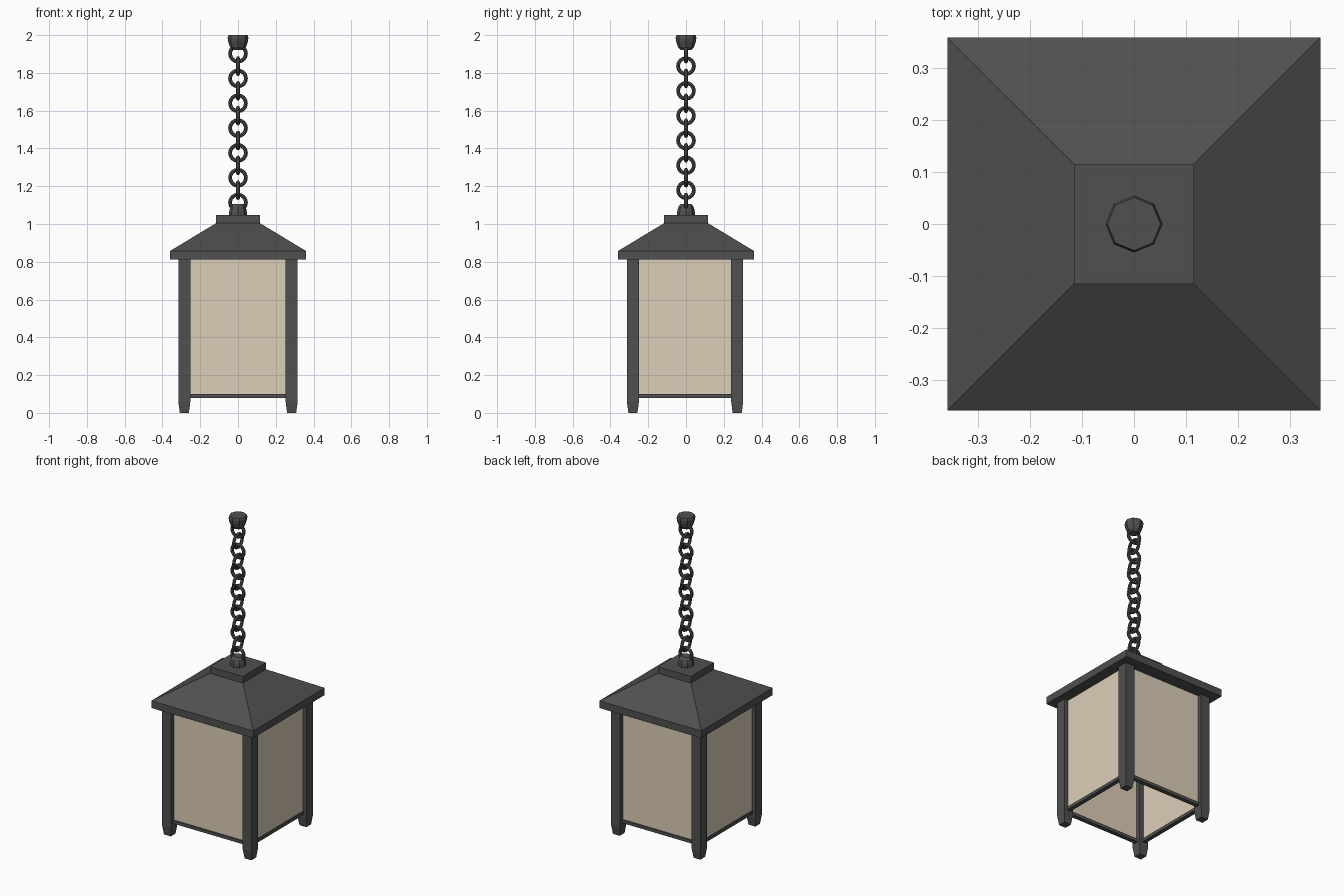
import bpy, bmesh, math
from mathutils import Matrix

if "Cube" in bpy.data.objects:
    bpy.data.objects.remove(bpy.data.objects["Cube"])


def material(name, rgb):
    m = bpy.data.materials.new(name)
    m.diffuse_color = (*rgb, 1)
    m.use_nodes = True
    m.node_tree.nodes["Principled BSDF"].inputs["Base Color"].default_value = m.diffuse_color
    return m


METAL = material("dark_metal", (0.08, 0.08, 0.08))
GLASS = material("cream_glass", (0.72, 0.62, 0.48))


def stack(name, profile, sides, loc=(0, 0), turn=0.0, mat=METAL):
    """Loft regular polygons given as (circumradius, z), capped at both ends."""
    bm = bmesh.new()
    rings = []
    for r, z in profile:
        rings.append([bm.verts.new((loc[0] + r * math.cos(turn + 2 * math.pi * i / sides),
                                    loc[1] + r * math.sin(turn + 2 * math.pi * i / sides), z))
                      for i in range(sides)])
    for a, b in zip(rings, rings[1:]):
        for i in range(sides):
            j = (i + 1) % sides
            bm.faces.new((a[i], a[j], b[j], b[i]))
    bm.faces.new(rings[0][::-1])
    bm.faces.new(rings[-1])
    return finish(bm, name, mat)


def finish(bm, name, mat):
    bmesh.ops.recalc_face_normals(bm, faces=bm.faces)
    me = bpy.data.meshes.new(name)
    bm.to_mesh(me)
    bm.free()
    me.materials.append(mat)
    ob = bpy.data.objects.new(name, me)
    bpy.context.collection.objects.link(ob)
    return ob


def square(name, profile, loc=(0, 0)):
    """Square stack from (half width, z) pairs."""
    return stack(name, [(h * math.sqrt(2), z) for h, z in profile], 4, loc, math.pi / 4)


def box(name, size, centre, mat):
    bm = bmesh.new()
    bmesh.ops.create_cube(bm, size=1, matrix=Matrix.Translation(centre) @ Matrix.Diagonal((*size, 1)))
    return finish(bm, name, mat)


# Corner posts with tapered feet
P, CY = 0.284, -0.005
for sx, nx in ((-1, "left"), (1, "right")):
    for sy, ny in ((-1, "front"), (1, "back")):
        square(f"{ny}_{nx}_post", [(0.024, 0), (0.032, 0.06), (0.032, 0.82)],
               (sx * P, CY + sy * (P - 0.008)))

# Glass panels and the rails under them
PY = P - 0.008
for s, nx, ny in ((-1, "left", "front"), (1, "right", "back")):
    for part, t, z0, z1, mat in (("panel", 0.01, 0.1, 0.82, GLASS), ("rail", 0.026, 0.08, 0.1, METAL)):
        box(f"{ny}_{part}", (2 * P - 0.05, t, z1 - z0), (0, CY + s * PY, (z0 + z1) / 2), mat)
        box(f"{nx}_{part}", (t, 2 * PY - 0.05, z1 - z0), (s * P, CY, (z0 + z1) / 2), mat)

# Hipped roof and its square cap
square("roof", [(0.359, 0.812), (0.359, 0.858), (0.113, 1.006)])
square("roof_cap", [(0.116, 1.004), (0.116, 1.047)])

# Octagonal chain mounts
stack("lower_mount", [(0.048, 1.045), (0.046, 1.07), (0.04, 1.092), (0.028, 1.105)], 8)
stack("ceiling_mount", [(0.03, 1.922), (0.043, 1.938), (0.052, 1.965), (0.055, 1.985), (0.051, 2.0)], 8)

# Chain of alternating round links
for i in range(13):
    rot = (math.pi / 2, 0, 0) if i % 2 == 0 else (0, math.pi / 2, 0)
    bpy.ops.mesh.primitive_torus_add(location=(0, 0, 1.902 - i * 0.0657), rotation=rot,
                                     major_segments=16, minor_segments=8,
                                     major_radius=0.042, minor_radius=0.01)
    link = bpy.context.object
    link.name = f"chain_link_{i + 1}"
    link.data.materials.append(METAL)
    bpy.ops.object.shade_smooth_by_angle()
